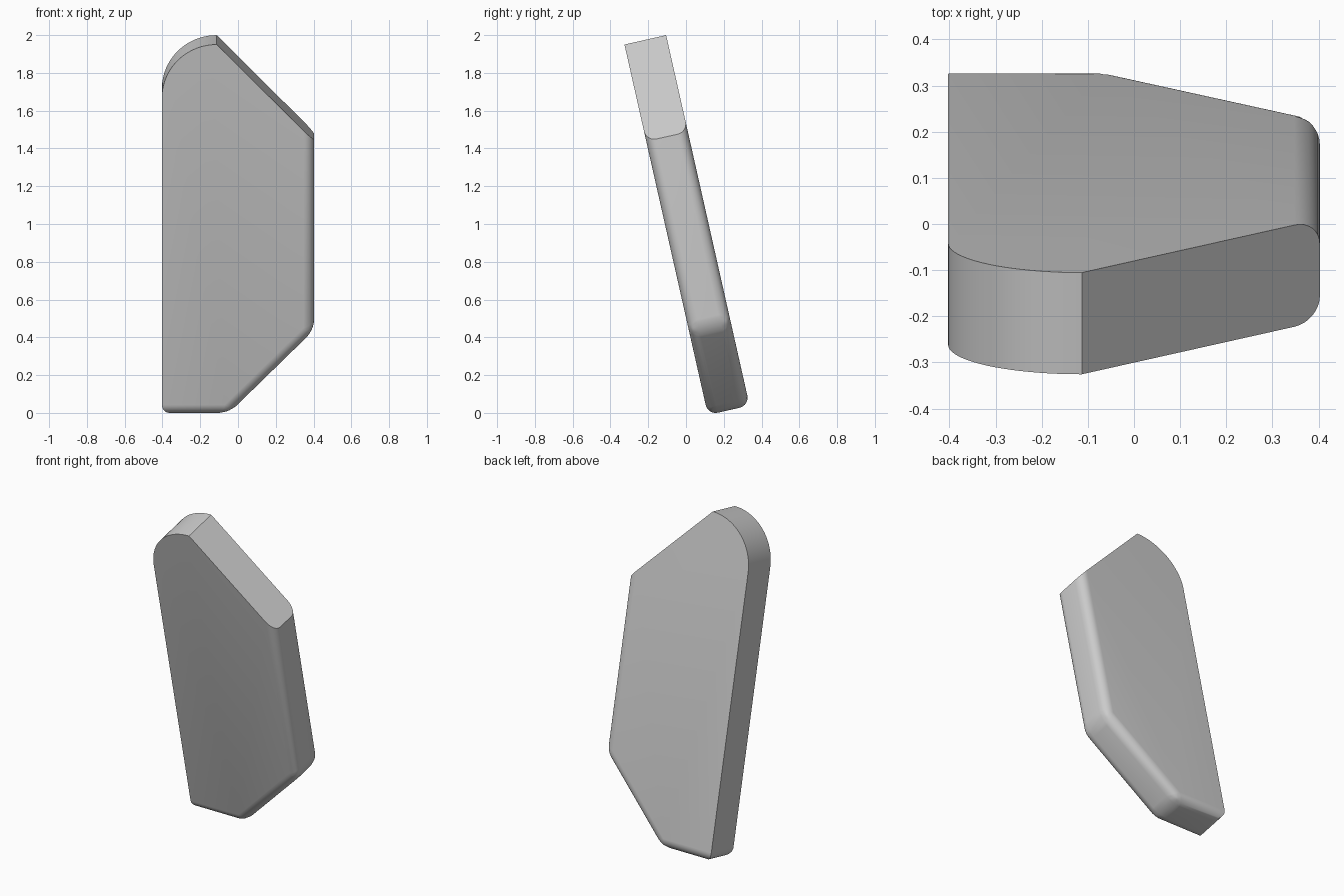
import bpy
import bmesh
from math import sin, cos, pi, radians
from mathutils import Matrix, Vector

cube = bpy.data.objects.get("Cube")
if cube:
    bpy.data.objects.remove(cube, do_unlink=True)

HALF, HEIGHT, THICK = 0.403, 2.01, 0.226
ARC, BEVEL, STEPS = 0.29, 0.055, 20

grey = bpy.data.materials.new("plain grey")
grey.use_nodes = True
colour = (0.6, 0.6, 0.6, 1)
grey.diffuse_color = colour
grey.node_tree.nodes["Principled BSDF"].inputs["Base Color"].default_value = colour

# Outline of the slab: four straight corners, then the rounded shoulder
outline = [(-HALF, 0), (-0.047, 0), (HALF, 0.45), (HALF, 1.485)]
for i in range(STEPS + 1):
    a = pi / 2 * (1 + i / STEPS)
    outline.append((ARC - HALF + ARC * cos(a), HEIGHT - ARC + ARC * sin(a)))

bm = bmesh.new()
front = [bm.verts.new((x, 0, v)) for x, v in outline]
back = [bm.verts.new((x, THICK, v)) for x, v in outline]
bm.faces.new(front)
bm.faces.new(back[::-1])
n = len(outline)
for i in range(n):
    j = (i + 1) % n
    bm.faces.new((front[j], front[i], back[i], back[j]))
bmesh.ops.recalc_face_normals(bm, faces=bm.faces)

# Round the bottom, lower slope and right side, with their lower corners
soft = [bm.edges.get((side[i], side[i + 1])) for side in (front, back) for i in range(3)]
soft += [bm.edges.get((front[i], back[i])) for i in range(3)]
bmesh.ops.bevel(bm, geom=soft, offset=BEVEL, offset_type='OFFSET',
                segments=8, profile=0.5, affect='EDGES', clamp_overlap=False)

# Lean the slab towards the front and rest it on the ground
bm.transform(Matrix.Rotation(radians(12.7), 4, 'X'))
ys = [v.co.y for v in bm.verts]
low = min(v.co.z for v in bm.verts)
bm.transform(Matrix.Translation(Vector((0, -(min(ys) + max(ys)) / 2, -low))))

mesh = bpy.data.meshes.new("leaning_slab")
bm.to_mesh(mesh)
bm.free()
slab = bpy.data.objects.new("leaning_slab", mesh)
bpy.context.collection.objects.link(slab)
mesh.materials.append(grey)

bpy.ops.object.select_all(action='DESELECT')
slab.select_set(True)
bpy.context.view_layer.objects.active = slab
bpy.ops.object.shade_smooth_by_angle(angle=radians(30))
